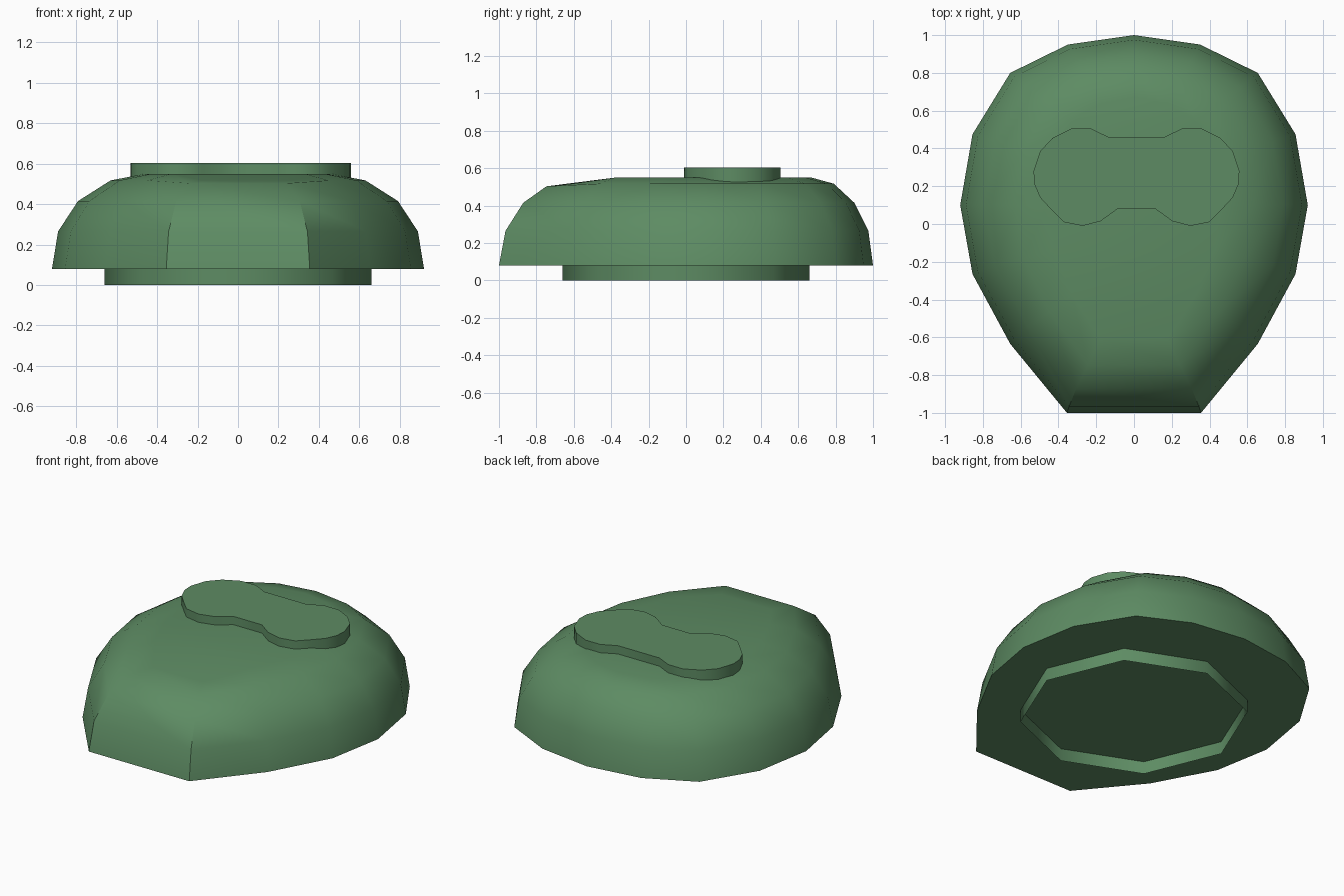
import bpy, bmesh, math

if "Cube" in bpy.data.objects:
    bpy.data.objects.remove(bpy.data.objects["Cube"])

green = bpy.data.materials.new("moss_green")
green.diffuse_color = (0.11, 0.26, 0.125, 1)
green.use_nodes = True
green.node_tree.nodes["Principled BSDF"].inputs["Base Color"].default_value = green.diffuse_color


def finish(bm, name, angle):
    """Turn a bmesh into a shaded, coloured object."""
    bmesh.ops.recalc_face_normals(bm, faces=bm.faces)
    me = bpy.data.meshes.new(name)
    bm.to_mesh(me)
    bm.free()
    ob = bpy.data.objects.new(name, me)
    bpy.context.collection.objects.link(ob)
    me.materials.append(green)
    bpy.ops.object.select_all(action='DESELECT')
    ob.select_set(True)
    bpy.context.view_layer.objects.active = ob
    bpy.ops.object.shade_smooth_by_angle(angle=math.radians(angle))
    return ob


def loft(bm, rings, cap_bottom=True, cap_top=True):
    """Join closed point rings with quads and cap the ends."""
    loops = [[bm.verts.new(p) for p in ring] for ring in rings]
    n = len(loops[0])
    for a, b in zip(loops, loops[1:]):
        for i in range(n):
            j = (i + 1) % n
            bm.faces.new((a[i], a[j], b[j], b[i]))
    if cap_bottom:
        bm.faces.new(loops[0][::-1])
    if cap_top:
        bm.faces.new(loops[-1])
    return loops


# Domed body: half outline from back to front, mirrored
half = [(0.35, 0.95), (0.655, 0.80), (0.855, 0.475), (0.92, 0.10),
        (0.855, -0.265), (0.655, -0.635), (0.355, -1.0)]
outline = [(0, 1.0)] + half + [(-x, y) for x, y in half[::-1]]
front = (7, 8)

# Levels: height, x scale, y scale, y shift, height at the front edge
levels = [(0.08, 1, 1, 0, 0.08), (0.265, 0.967, 0.97, 0.005, 0.265),
          (0.415, 0.86, 0.885, 0.015, 0.415), (0.517, 0.685, 0.768, 0.022, 0.503),
          (0.55, 0.50, 0.64, 0.03, 0.517)]
rings = [[(x * sx, y * sy + dy, zf if i in front else z)
          for i, (x, y) in enumerate(outline)]
         for z, sx, sy, dy, zf in levels]

bm = bmesh.new()
loops = loft(bm, rings, cap_top=False)
# Top surface as strips between mirrored points
top = loops[-1]
n = len(top)
bm.faces.new((top[0], top[1], top[n - 1]))
for i in range(1, 7):
    bm.faces.new((top[i], top[i + 1], top[n - i - 1], top[n - i]))
body = finish(bm, "domed_body", 35)

# Crease along the top of the front panel
for e in body.data.edges:
    a, b = (body.data.vertices[v].co for v in e.vertices)
    if all(abs(p.z - 0.503) < 0.003 and p.y < -0.7 for p in (a, b)):
        e.use_edge_sharp = True

# Open eight-sided foot ring
bm = bmesh.new()
foot = [(0.66 * math.cos(math.tau * i / 8), 0.66 * math.sin(math.tau * i / 8))
        for i in range(8)]
loft(bm, [[(x, y, z) for x, y in foot] for z in (0, 0.08)], False, False)
finish(bm, "foot_ring", 50)

# Raised plate with two rounded lobes and a narrow waist
lobe = [(0.147, 0.46), (0.24, 0.505), (0.345, 0.505), (0.445, 0.455),
        (0.51, 0.385), (0.545, 0.28), (0.54, 0.21), (0.51, 0.14),
        (0.445, 0.07), (0.385, 0.01), (0.285, -0.01), (0.19, 0.015), (0.10, 0.08)]
shape = lobe + [(-x, y) for x, y in lobe[::-1]]
bm = bmesh.new()
loft(bm, [[(x + 0.013, y, z) for x, y in shape] for z in (0.50, 0.603)])
finish(bm, "top_plate", 40)
